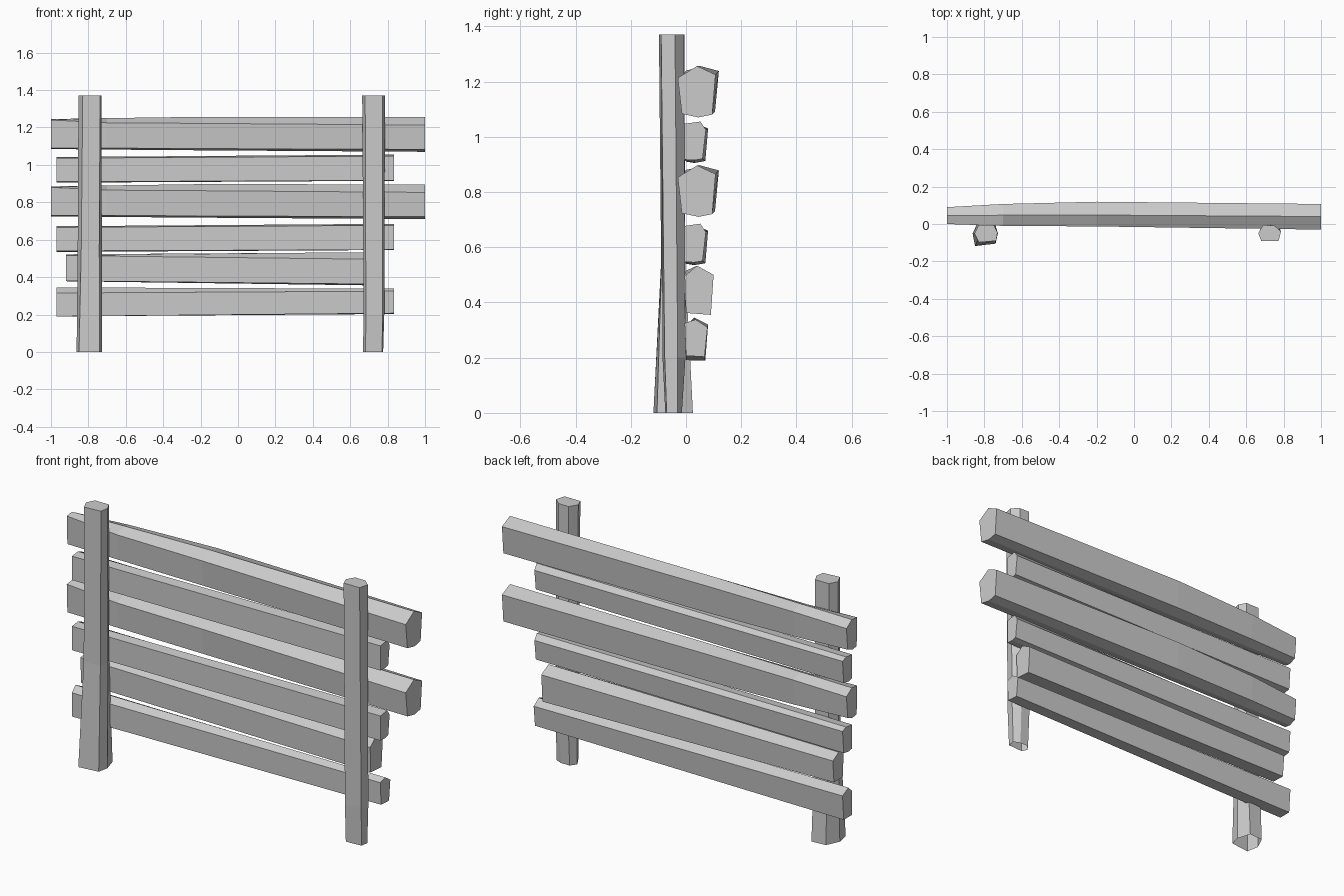
import bpy, bmesh


def loft(name, rings, close_start=True):
    """Skin a list of equal-length 3D rings and cap the ends."""
    bm = bmesh.new()
    vs = [[bm.verts.new(p) for p in ring] for ring in rings]
    n = len(rings[0])
    for a, b in zip(vs, vs[1:]):
        for i in range(n):
            j = (i + 1) % n
            bm.faces.new((a[i], a[j], b[j], b[i]))
    start = bm.faces.new(vs[0][::-1])
    bm.faces.new(vs[-1])
    bmesh.ops.recalc_face_normals(bm, faces=bm.faces)
    if not close_start:
        bmesh.ops.delete(bm, geom=[start], context='FACES_ONLY')
    me = bpy.data.meshes.new(name)
    bm.to_mesh(me)
    bm.free()
    ob = bpy.data.objects.new(name, me)
    bpy.context.collection.objects.link(ob)
    return ob


def rail(name, sections, dz=0.0):
    # sections: (x, [(y, z), ...]) from left to right
    return loft(name, [[(x, y, z + dz) for y, z in prof] for x, prof in sections])


def post(name, sections):
    # sections: (z, [(x, y), ...]) from ground up, open underneath
    return loft(name, [[(x, y, z) for x, y in prof] for z, prof in sections], False)


# Long rails, hewn and slightly bowed
long_rail = [
    (-1.0, [(0.0, 1.24), (0.045, 1.245), (0.09, 1.215), (0.08, 1.10), (0.04, 1.085), (0.005, 1.09)]),
    (-0.7, [(-0.01, 1.225), (0.047, 1.25), (0.107, 1.23), (0.095, 1.095), (0.04, 1.082), (0.0, 1.09)]),
    (-0.2, [(-0.013, 1.222), (0.048, 1.257), (0.119, 1.238), (0.105, 1.09), (0.04, 1.078), (-0.003, 1.087)]),
    (1.0, [(-0.03, 1.213), (0.04, 1.256), (0.107, 1.225), (0.095, 1.08), (0.045, 1.07), (-0.015, 1.083)]),
]
for i, dz in enumerate((0, -0.36)):
    rail(f"long_rail_{i + 1}", long_rail, dz)

# Thin rails between the long ones
thin_rail = [
    (-0.97, [(0.0, 1.036), (0.05, 1.042), (0.08, 1.03), (0.07, 0.912), (0.03, 0.905), (0.0, 0.91)]),
    (0.835, [(-0.005, 1.047), (0.052, 1.055), (0.072, 1.025), (0.06, 0.92), (0.03, 0.915), (-0.005, 0.917)]),
]
for i, dz in enumerate((0, -0.37)):
    rail(f"thin_rail_{i + 1}", thin_rail, dz)

# Short rail
rail("short_rail", [
    (-0.92, [(0.0, 0.515), (0.04, 0.522), (0.09, 0.495), (0.08, 0.378), (0.005, 0.38)]),
    (0.775, [(-0.005, 0.495), (0.04, 0.533), (0.10, 0.50), (0.09, 0.355), (0.0, 0.362)]),
])

# Bottom rail
rail("bottom_rail", [
    (-0.97, [(0.0, 0.315), (0.03, 0.345), (0.08, 0.32), (0.07, 0.19), (0.0, 0.19)]),
    (0.835, [(-0.005, 0.325), (0.035, 0.338), (0.078, 0.31), (0.067, 0.203), (0.0, 0.207)]),
])

# Left post, flared towards the ground
post("left_post", [
    (0.0, [(-0.863, -0.05), (-0.85, -0.118), (-0.74, -0.105), (-0.728, -0.05), (-0.75, 0.025), (-0.83, 0.02)]),
    (0.55, [(-0.857, -0.05), (-0.838, -0.09), (-0.742, -0.088), (-0.728, -0.045), (-0.75, -0.003), (-0.83, -0.003)]),
    (1.37, [(-0.853, -0.05), (-0.83, -0.098), (-0.737, -0.09), (-0.73, -0.045), (-0.75, -0.006), (-0.83, -0.006)]),
])

# Right post, tapered below the bottom rail
post("right_post", [
    (0.0, [(0.668, -0.045), (0.682, -0.075), (0.77, -0.07), (0.776, -0.03), (0.74, -0.015), (0.69, -0.015)]),
    (0.2, [(0.672, -0.05), (0.684, -0.085), (0.773, -0.077), (0.782, -0.03), (0.745, -0.002), (0.69, -0.004)]),
    (1.37, [(0.664, -0.05), (0.68, -0.09), (0.773, -0.09), (0.786, -0.04), (0.75, -0.008), (0.69, -0.006)]),
])
